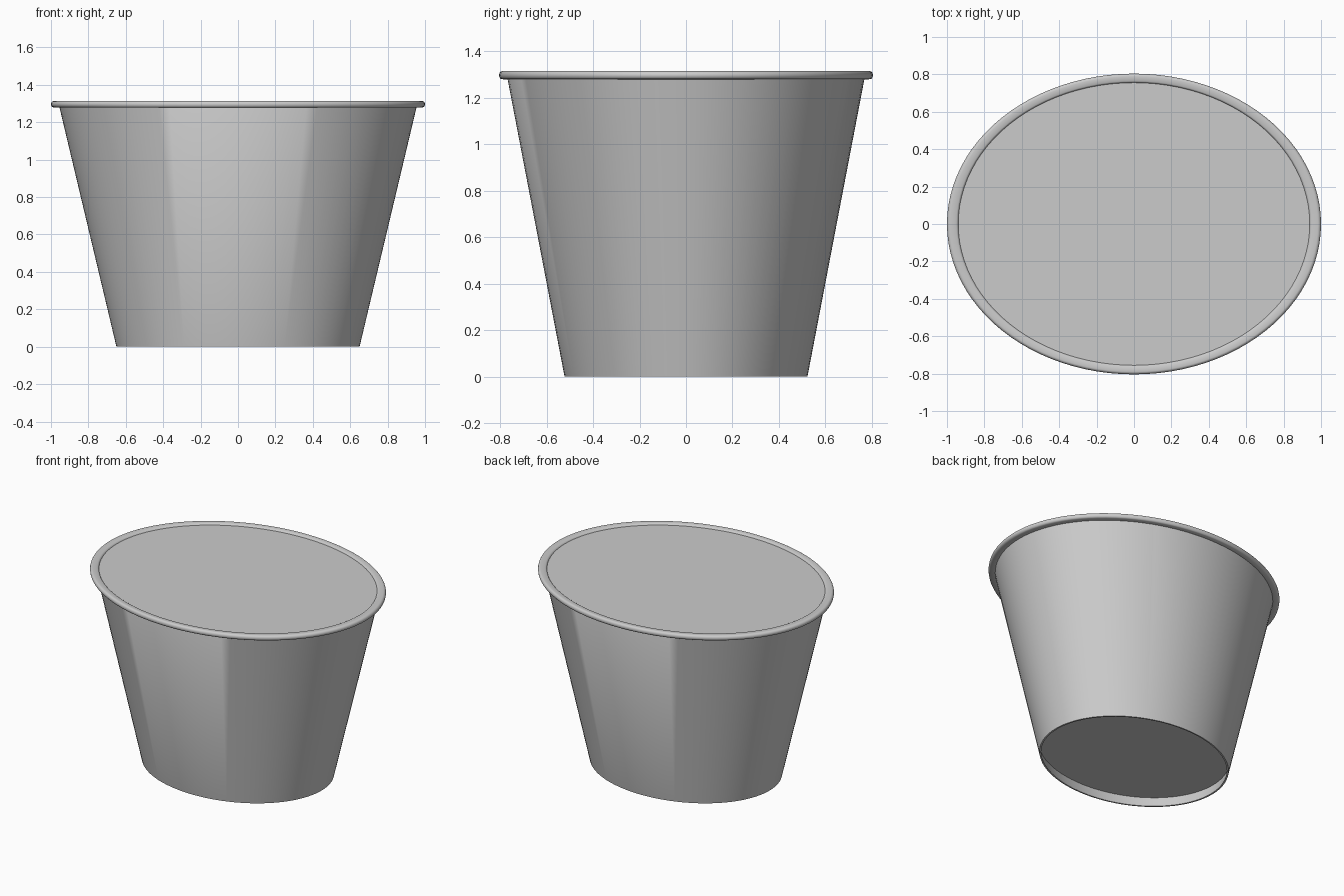
import bpy, bmesh, math

if "Cube" in bpy.data.objects:
    bpy.data.objects.remove(bpy.data.objects["Cube"])

SEG = 96
RATIO = 0.804  # depth / width of the oval plan

gray = bpy.data.materials.new("plain_gray")
gray.diffuse_color = (0.6, 0.6, 0.6, 1)
gray.use_nodes = True
gray.node_tree.nodes["Principled BSDF"].inputs["Base Color"].default_value = gray.diffuse_color


def oval_lathe(name, profile, closed=False):
    """Sweep (radius, height) points round the oval; radius 0 makes a pole."""
    bm = bmesh.new()
    rings = []
    for r, z in profile:
        if r == 0:
            rings.append([bm.verts.new((0, 0, z))] * SEG)
        else:
            rings.append([bm.verts.new((r * math.cos(2 * math.pi * i / SEG),
                                        r * RATIO * math.sin(2 * math.pi * i / SEG), z))
                          for i in range(SEG)])
    pairs = list(zip(rings, rings[1:]))
    if closed:
        pairs.append((rings[-1], rings[0]))
    for a, b in pairs:
        for i in range(SEG):
            j = (i + 1) % SEG
            corners = list(dict.fromkeys((a[i], a[j], b[j], b[i])))
            bm.faces.new(corners)
    bmesh.ops.recalc_face_normals(bm, faces=bm.faces)
    mesh = bpy.data.meshes.new(name)
    bm.to_mesh(mesh)
    bm.free()
    mesh.materials.append(gray)
    obj = bpy.data.objects.new(name, mesh)
    bpy.context.collection.objects.link(obj)
    bpy.ops.object.select_all(action='DESELECT')
    obj.select_set(True)
    bpy.context.view_layer.objects.active = obj
    bpy.ops.object.shade_smooth_by_angle(angle=math.radians(35))
    return obj


# Tapered tub, closed by a flat top and a recessed underside
oval_lathe("tub_body", [(0, 0.07), (0.655, 0.07), (0.638, 0.0), (0.65, 0.0),
                        (0.957, 1.29), (0.95, 1.303), (0, 1.303)])

# Rolled rim: flattened rounded bead
rim = []
for k in range(20):
    t = 2 * math.pi * k / 20
    rim.append((0.969 + 0.013 * (1 if math.cos(t) > 0 else -1) + 0.018 * math.cos(t),
                1.296 + 0.018 * math.sin(t)))
oval_lathe("rolled_rim", rim, closed=True)
